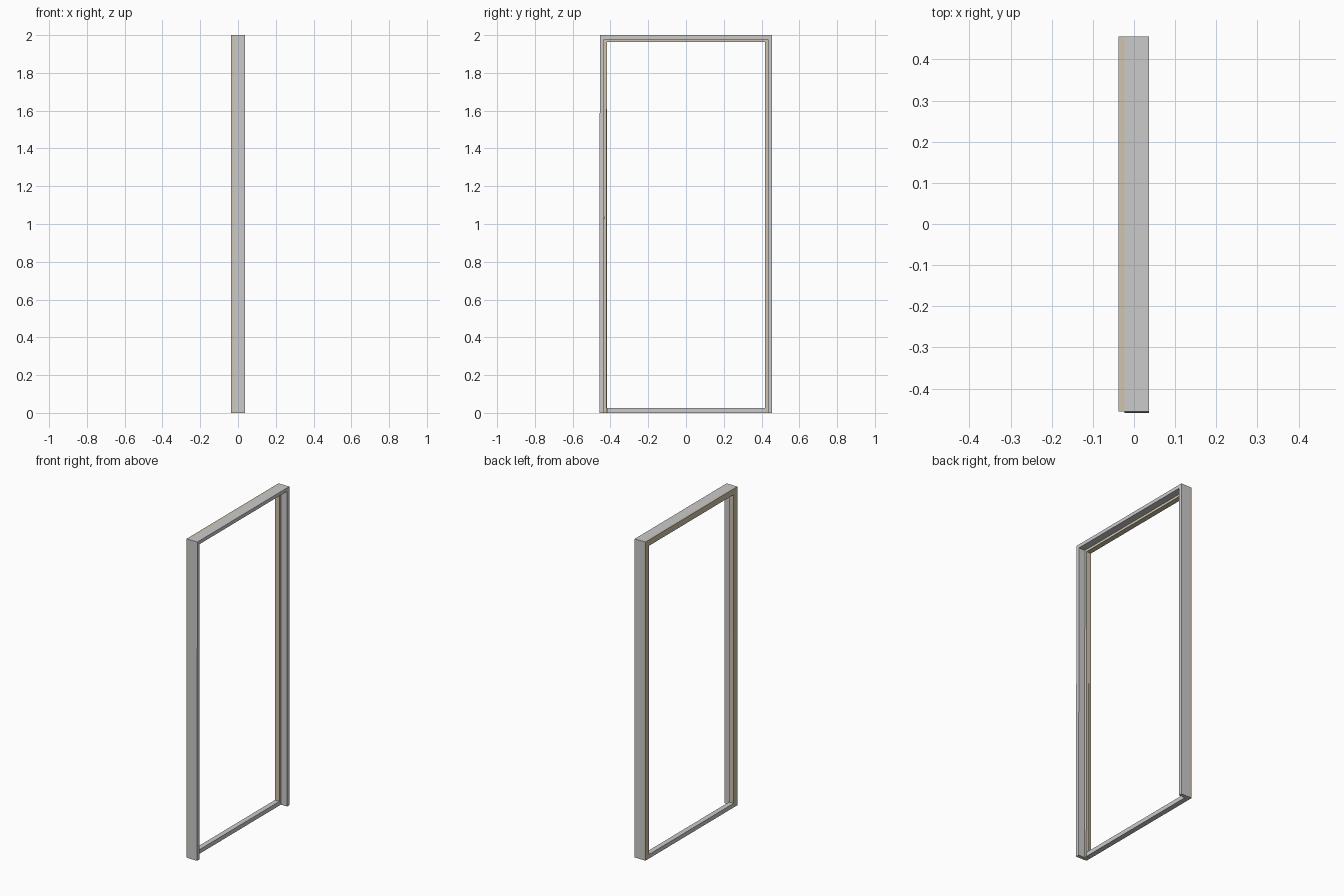
import bpy

if "Cube" in bpy.data.objects:
    bpy.data.objects.remove(bpy.data.objects["Cube"])

def material(name, color):
    m = bpy.data.materials.new(name)
    m.diffuse_color = color
    m.use_nodes = True
    m.node_tree.nodes["Principled BSDF"].inputs["Base Color"].default_value = m.diffuse_color
    return m

beige = material("beige_trim", (0.62, 0.55, 0.42, 1))

def box(name, x, y, z, mat=None, lean=0.0):
    # lean shifts the lower end sideways in y
    v = [(a, b + (lean if c == z[0] else 0), c) for a in x for b in y for c in z]
    f = [(0, 1, 3, 2), (4, 6, 7, 5), (0, 4, 5, 1),
         (2, 3, 7, 6), (0, 2, 6, 4), (1, 5, 7, 3)]
    me = bpy.data.meshes.new(name)
    me.from_pydata(v, [], f)
    o = bpy.data.objects.new(name, me)
    bpy.context.collection.objects.link(o)
    if mat:
        me.materials.append(mat)
    return o

OUT, MID, INN = 0.456, 0.434, 0.419
BACK, STEP, STOP, FRONT = -0.038, -0.023, -0.006, 0.037

# Upright jambs with their beige back trim and inner stop
for side, s in (("left", -1), ("right", 1)):
    lean = -0.003 if s < 0 else 0
    box(side + "_jamb", (STEP, FRONT), sorted((s * MID, s * OUT)), (0, 2), None, lean)
    box(side + "_trim", (BACK, STEP), sorted((s * INN, s * OUT)), (0, 2), beige)
    box(side + "_stop", (STEP, STOP), sorted((s * INN, s * MID)), (0, 1.978), beige, lean)

# Head
box("head", (STEP, FRONT), (-MID, MID), (1.978, 2))
box("head_trim", (BACK, STEP), (-INN, INN), (1.963, 2), beige)
box("head_stop", (STEP, STOP), (-INN, INN), (1.963, 1.978), beige)

# Threshold set back from the front
box("threshold", (BACK, STOP), (-INN, INN), (0, 0.026))
